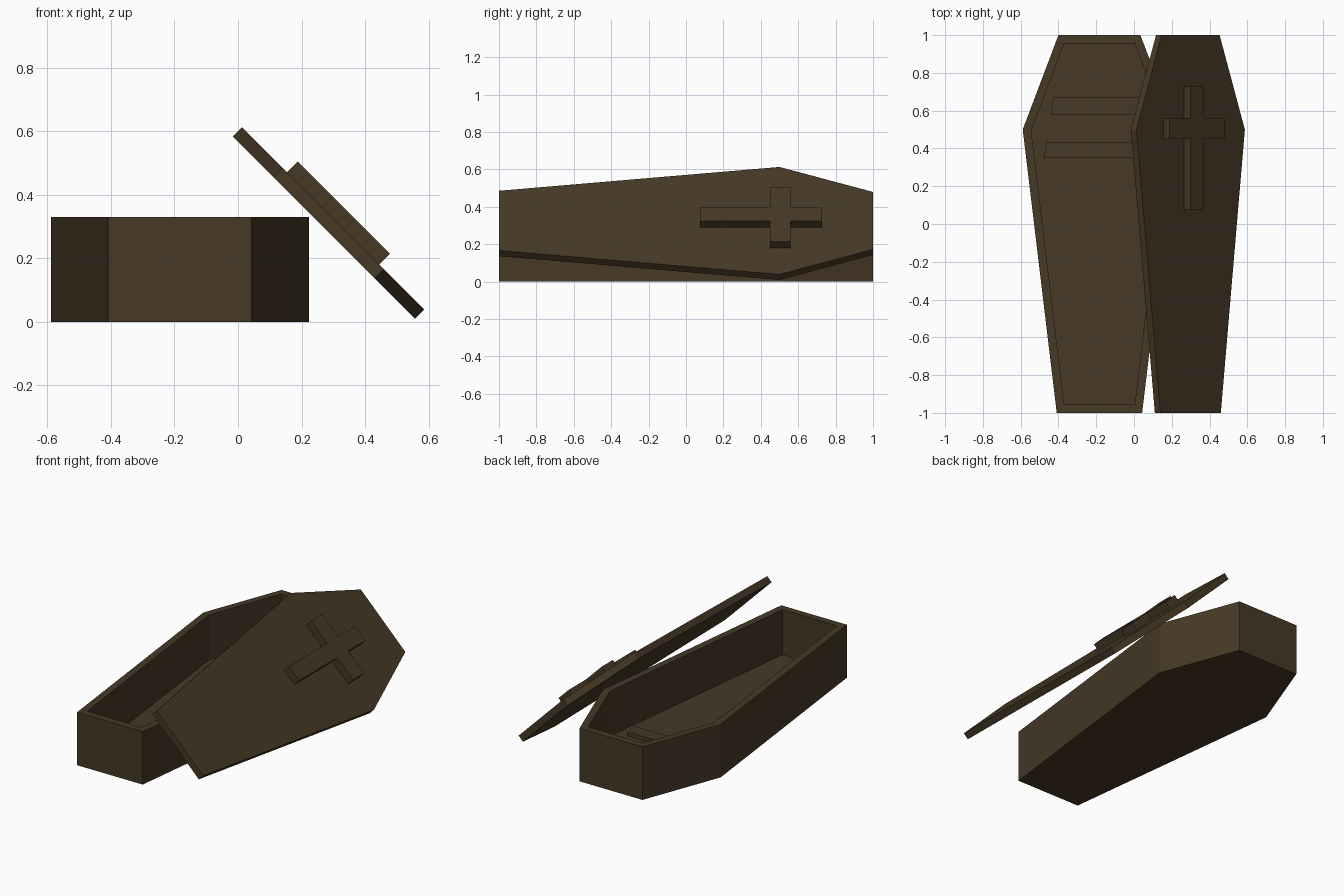
import bpy
import bmesh
from math import radians
from mathutils import Matrix, Vector

cube = bpy.data.objects.get("Cube")
if cube:
    bpy.data.objects.remove(cube, do_unlink=True)

# One dark wood colour
wood = bpy.data.materials.new("dark_brown_wood")
wood.use_nodes = True
colour = (0.063, 0.041, 0.019, 1)
wood.diffuse_color = colour
shader = next(n for n in wood.node_tree.nodes if n.type == 'BSDF_PRINCIPLED')
shader.inputs["Base Color"].default_value = colour
shader.inputs["Roughness"].default_value = 0.9


def mirrored(half):
    """Close a right-hand outline by mirroring it in x."""
    return half + [(-x, y) for x, y in reversed(half)]


def prism(outline, z0, z1):
    """Extrude a counter-clockwise outline; returns the bmesh and its top face."""
    bm = bmesh.new()
    low = [bm.verts.new((x, y, z0)) for x, y in outline]
    high = [bm.verts.new((x, y, z1)) for x, y in outline]
    bm.faces.new(low[::-1])
    top = bm.faces.new(high)
    for i in range(len(outline)):
        j = (i + 1) % len(outline)
        bm.faces.new((low[i], low[j], high[j], high[i]))
    bm.normal_update()
    return bm, top


def finish(name, bm, matrix):
    mesh = bpy.data.meshes.new(name)
    bm.to_mesh(mesh)
    bm.free()
    mesh.materials.append(wood)
    obj = bpy.data.objects.new(name, mesh)
    obj.matrix_world = matrix
    bpy.context.collection.objects.link(obj)
    return obj


outline = mirrored([(0.226, -1), (0.406, 0.5), (0.217, 1)])
box_place = Matrix.Translation((-0.183, 0, 0))
lid_place = Matrix.Translation((0.285, 0, 0.311)) @ Matrix.Rotation(radians(45), 4, 'Y')

# Open box: inset the top for the rim, then sink the middle to the floor
bm, top = prism(outline, 0, 0.33)
bmesh.ops.inset_region(bm, faces=[top], thickness=0.044, use_even_offset=True)
sunk = bmesh.ops.extrude_discrete_faces(bm, faces=[top])["faces"][0]
bmesh.ops.translate(bm, verts=sunk.verts, vec=Vector((0, 0, -0.28)))
finish("coffin_box", bm, box_place)

# Two low slats on the floor, under the head and shoulders
for name, half in (("head_slat", [(0.255, 0.58), (0.245, 0.67)]),
                   ("shoulder_slat", [(0.295, 0.35), (0.28, 0.435)])):
    bm, top = prism(mirrored(half), 0.04, 0.075)
    finish(name, bm, box_place)

# Lid leaning against the box
bm, top = prism(outline, -0.021, 0.021)
finish("coffin_lid", bm, lid_place)

# Raised cross on the lid, a single twelve-sided outline
bm, top = prism(mirrored([(0.05, 0.075), (0.05, 0.45), (0.205, 0.45),
                          (0.205, 0.558), (0.05, 0.558), (0.05, 0.727)]), 0.018, 0.069)
finish("lid_cross", bm, lid_place)
